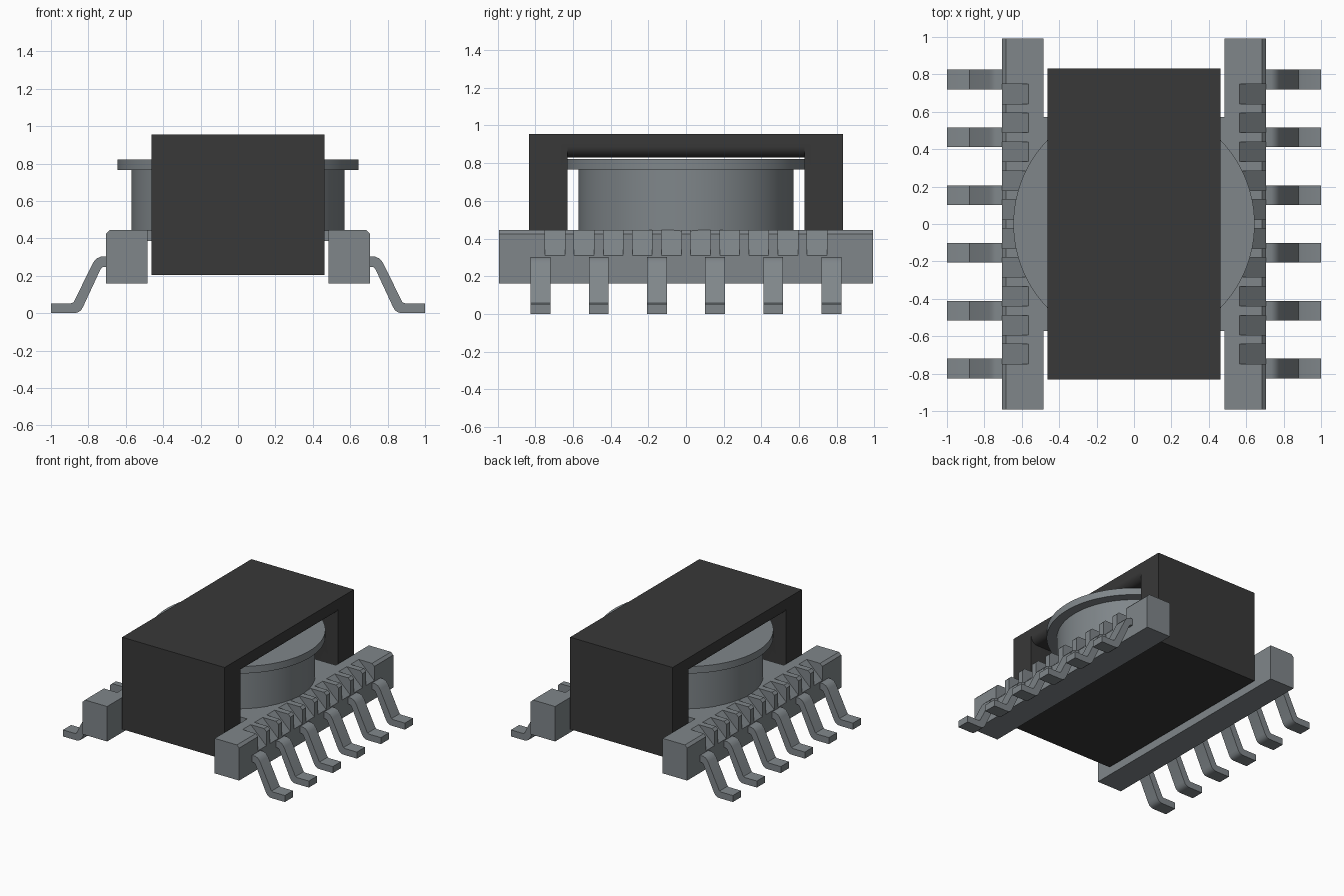
import bpy, bmesh, math

old = bpy.data.objects.get("Cube")
if old:
    bpy.data.objects.remove(old, do_unlink=True)


def material(name, rgb):
    m = bpy.data.materials.new(name)
    m.use_nodes = True
    m.diffuse_color = (*rgb, 1)
    m.node_tree.nodes["Principled BSDF"].inputs["Base Color"].default_value = (*rgb, 1)
    return m


BLACK = material("ferrite black", (0.04, 0.04, 0.04))
GREY = material("grey", (0.215, 0.24, 0.255))


def finish(name, bm, mat, smooth=False):
    bmesh.ops.recalc_face_normals(bm, faces=bm.faces)
    me = bpy.data.meshes.new(name)
    bm.to_mesh(me)
    bm.free()
    ob = bpy.data.objects.new(name, me)
    bpy.context.collection.objects.link(ob)
    me.materials.append(mat)
    if smooth:
        bpy.ops.object.select_all(action='DESELECT')
        bpy.context.view_layer.objects.active = ob
        ob.select_set(True)
        bpy.ops.object.shade_smooth_by_angle(angle=math.radians(30))
    return ob


def add_prism(bm, profile, y0, y1):
    """Extrude an (x, z) outline from y0 to y1."""
    face = bm.faces.new([bm.verts.new((x, y0, z)) for x, z in profile])
    out = bmesh.ops.extrude_face_region(bm, geom=[face])["geom"]
    verts = [v for v in out if isinstance(v, bmesh.types.BMVert)]
    bmesh.ops.translate(bm, verts=verts, vec=(0, y1 - y0, 0))


def prism(name, profile, y0, y1, mat, smooth=False):
    bm = bmesh.new()
    add_prism(bm, profile, y0, y1)
    return finish(name, bm, mat, smooth)


def rect(x0, x1, z0, z1):
    return [(x0, z0), (x1, z0), (x1, z1), (x0, z1)]


def cylinder(name, r, z0, z1, mat, segments=96):
    bm = bmesh.new()
    bmesh.ops.create_cone(bm, cap_ends=True, segments=segments, radius1=r, radius2=r, depth=z1 - z0)
    bmesh.ops.translate(bm, verts=bm.verts, vec=(0, 0, (z0 + z1) / 2))
    return finish(name, bm, mat, True)


def cut(ob, cutter):
    cutter.hide_render = True
    mod = ob.modifiers.new("cut", 'BOOLEAN')
    mod.operation, mod.solver, mod.object = 'DIFFERENCE', 'EXACT', cutter
    bpy.context.view_layer.objects.active = ob
    bpy.ops.object.modifier_apply(modifier=mod.name)
    bpy.data.objects.remove(cutter, do_unlink=True)


# Core: block with a through window whose upper and lower lips are rounded
W, Z0, Z1, LIP = 0.462, 0.33, 0.83, 0.06
core = prism("core", rect(-W, W, 0.205, 0.955), -0.832, 0.832, BLACK)
arc = [(W - LIP + LIP * math.sin(a), LIP * (1 - math.cos(a)))
       for a in [math.radians(11.25 * i) for i in range(9)]] + [(W + 0.1, LIP)]
window = ([(x, Z1 + d) for x, d in arc] + [(x, Z0 - d) for x, d in reversed(arc)]
          + [(-x, Z0 - d) for x, d in arc] + [(-x, Z1 + d) for x, d in reversed(arc)])
cut(core, prism("window_cutter", window, -0.63, 0.63, BLACK))
cut(core, cylinder("flange_clearance_cutter", 0.66, Z0 + 0.001, Z1 - 0.001, BLACK))
core.select_set(True)
bpy.context.view_layer.objects.active = core
bpy.ops.object.shade_smooth_by_angle(angle=math.radians(30))

# Coil former: winding drum, top flange and base plate
cylinder("winding", 0.57, 0.40, 0.78, GREY)
cylinder("top_flange", 0.645, 0.765, 0.822, GREY)
prism("base_plate", rect(-0.50, 0.50, 0.385, 0.443), -0.572, 0.572, GREY)

# Gull-wing pin outline
PIN = [(0.69, 0.302), (0.735, 0.302), (0.757, 0.292), (0.775, 0.27), (0.873, 0.07),
       (0.88, 0.058), (0.893, 0.053), (1.0, 0.053), (1.0, 0), (0.877, 0), (0.857, 0.004),
       (0.84, 0.015), (0.828, 0.035), (0.735, 0.235), (0.725, 0.246), (0.69, 0.25)]
RAIL = [(0.485, 0.16), (0.705, 0.16), (0.705, 0.425), (0.685, 0.445), (0.485, 0.445)]
WEDGE = [(0.725, 0.29), (0.725, 0.50), (0.565, 0.50), (0.565, 0.445), (0.705, 0.31)]

for side, s in (("left", 1), ("right", -1)):
    def flip(profile):
        return [(s * x, z) for x, z in profile]
    # Rail with ten sloped wire slots along its outer top edge
    rail = prism(side + "_rail", flip(RAIL), -0.992, 0.992, GREY)
    bm = bmesh.new()
    for i in range(10):
        y = (i - 4.5) * 0.1545
        add_prism(bm, flip(WEDGE), y - 0.0525, y + 0.0525)
    cut(rail, finish("slot_cutter", bm, GREY))
    # Six pins
    for i in range(6):
        y = (i - 2.5) * 0.309
        prism(f"{side}_pin_{i + 1}", flip(PIN), y - 0.0525, y + 0.0525, GREY, True)
